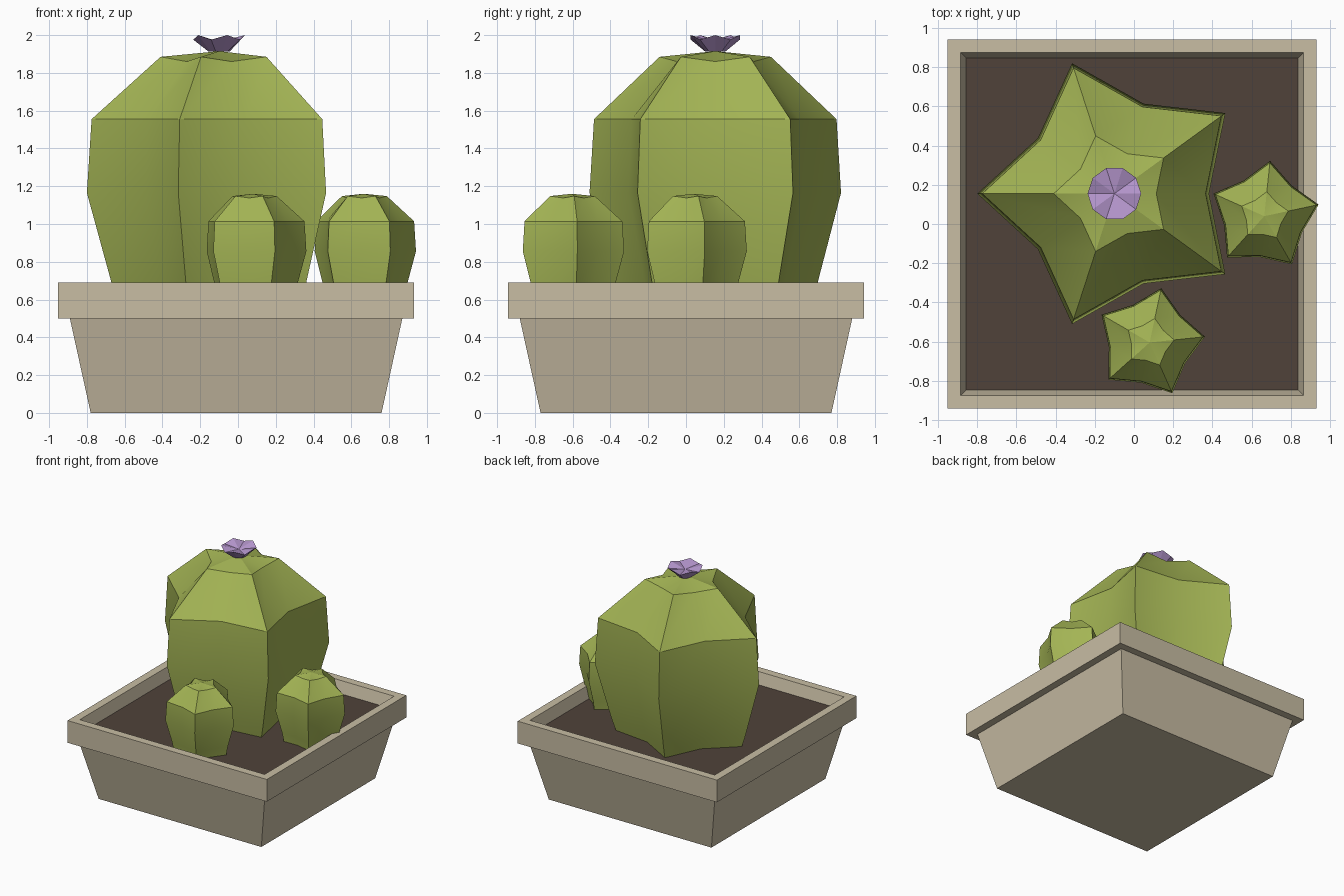
import bpy, bmesh, math

if "Cube" in bpy.data.objects:
    bpy.data.objects.remove(bpy.data.objects["Cube"])

def material(name, rgb):
    m = bpy.data.materials.new(name)
    m.diffuse_color = (*rgb, 1)
    m.use_nodes = True
    m.node_tree.nodes["Principled BSDF"].inputs["Base Color"].default_value = m.diffuse_color
    return m

CLAY = material("clay", (0.58, 0.51, 0.37))
SOIL = material("soil", (0.08, 0.055, 0.042))
GREEN = material("cactus green", (0.37, 0.46, 0.09))
PURPLE = material("flower purple", (0.47, 0.31, 0.62))

def make(name, rings, mat, loc=(0, 0, 0), start=None, end=None, smooth=None):
    """Skin a stack of equal-length point rings; start/end are 'cap' or an apex point."""
    bm = bmesh.new()
    vs = [[bm.verts.new(p) for p in r] for r in rings]
    n = len(vs[0])
    for a, b in zip(vs, vs[1:]):
        for i in range(n):
            j = (i + 1) % n
            bm.faces.new((a[i], a[j], b[j], b[i]))
    for ring, close in ((vs[0], start), (vs[-1], end)):
        if close == 'cap':
            bm.faces.new(ring)
        elif close:
            apex = bm.verts.new(close)
            for i in range(n):
                bm.faces.new((ring[i], ring[(i + 1) % n], apex))
    bmesh.ops.recalc_face_normals(bm, faces=bm.faces)
    me = bpy.data.meshes.new(name)
    bm.to_mesh(me)
    bm.free()
    me.materials.append(mat)
    ob = bpy.data.objects.new(name, me)
    ob.location = loc
    bpy.context.collection.objects.link(ob)
    if smooth:
        bpy.ops.object.select_all(action='DESELECT')
        bpy.context.view_layer.objects.active = ob
        ob.select_set(True)
        bpy.ops.object.shade_smooth_by_angle(angle=math.radians(smooth))
    return ob

def square(h, z):
    return [(-h, -h, z), (h, -h, z), (h, h, z), (-h, h, z)]

# Square pot with overhanging rim, and the soil inside
pot = [(0.77, 0), (0.88, 0.50), (0.943, 0.50), (0.943, 0.69),
       (0.875, 0.69), (0.845, 0.58)]
make("pot", [square(*p) for p in pot], CLAY, (-0.01, 0, 0), 'cap', 'cap')
make("soil", [square(0.865, 0.56), square(0.847, 0.592)], SOIL, (-0.01, 0, 0), 'cap', 'cap')

# Five-ribbed cactus: star cross-sections, radius and depth below the crown
PROFILE = [(0.53, -1.36), (0.57, -1.225), (0.70, -0.75), (0.675, -0.36), (0.31, -0.03)]

def cactus(name, x, y, top, scale, turn, valley, base):
    rings = []
    for k, (r, z) in enumerate(PROFILE):
        z = base - top if k == 0 else z * scale
        ring = []
        for i in range(10):
            a = math.radians(turn + 36 * i)
            rr = r * scale * (valley if i % 2 else 1)
            drop = 0.025 * scale if i % 2 and k == 4 else 0
            ring.append((rr * math.cos(a), rr * math.sin(a), z - drop))
        rings.append(ring)
    make(name, rings, GREEN, (x, y, top), 'cap', (0, 0, 0), smooth=30)

cactus("large_cactus", -0.10, 0.155, 1.915, 1.0, 36, 0.69, 0.57)
cactus("small_cactus_right", 0.665, 0.04, 1.16, 0.405, 12, 0.74, 0.57)
cactus("small_cactus_front", 0.08, -0.605, 1.16, 0.405, 6, 0.74, 0.57)

# Open flower with a wavy rim
def wave(r, z, amp):
    return [(r * math.cos(math.pi * i / 5), r * math.sin(math.pi * i / 5),
             z + (amp if i % 2 == 0 else -amp)) for i in range(10)]

make("flower", [wave(0.055, 1.912, 0), wave(0.137, 1.988, 0.012)], PURPLE,
     (-0.10, 0.155, 0), 'cap', (0, 0, 1.965))
